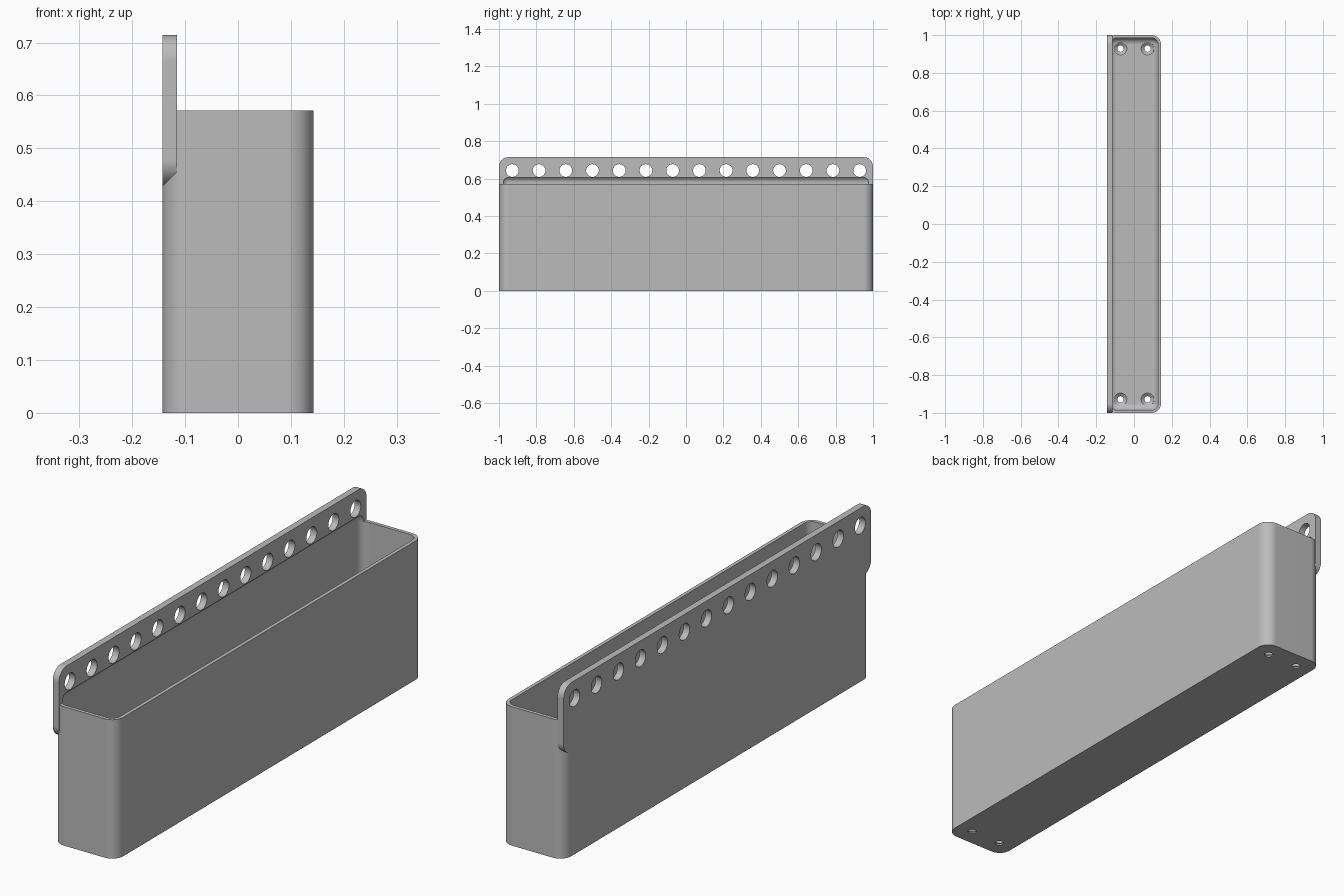
import bpy
import bmesh
from mathutils import Matrix, Vector

cube = bpy.data.objects.get("Cube")
if cube:
    bpy.data.objects.remove(cube, do_unlink=True)

U = 1 / 7              # grid pitch of the rack
WALL = 0.015
ROUND = 0.05           # outer corner radius
HALF_X, HALF_Y = U, 1.0
BIN_TOP, RAIL_TOP = 4 * U, 5 * U
RAIL_FRONT = -0.115

grey = bpy.data.materials.new("plain grey")
grey.use_nodes = True
colour = (0.5, 0.5, 0.5, 1)
grey.diffuse_color = colour
grey.node_tree.nodes["Principled BSDF"].inputs["Base Color"].default_value = colour


def make_object(name, bm):
    bmesh.ops.recalc_face_normals(bm, faces=bm.faces)
    mesh = bpy.data.meshes.new(name)
    bm.to_mesh(mesh)
    bm.free()
    mesh.materials.append(grey)
    obj = bpy.data.objects.new(name, mesh)
    bpy.context.collection.objects.link(obj)
    return obj


def rounded_box(name, low, high, radius, axis=None):
    """Box with rounded edges: those along one axis, or all of them."""
    bm = bmesh.new()
    low, high = Vector(low), Vector(high)
    size = high - low
    bmesh.ops.create_cube(bm, size=1, matrix=Matrix.Translation((low + high) / 2)
                          @ Matrix.Diagonal((*size, 1)))
    edges = [e for e in bm.edges if axis is None
             or abs((e.verts[0].co - e.verts[1].co)[axis]) > 0.001]
    bmesh.ops.bevel(bm, geom=edges, offset=radius, segments=10, profile=0.5,
                    affect='EDGES', clamp_overlap=True)
    return make_object(name, bm)


def add_cone(bm, r1, r2, depth, place):
    bmesh.ops.create_cone(bm, cap_ends=True, segments=32, radius1=r1,
                          radius2=r2, depth=depth, matrix=place)


def combine(target, other, operation):
    mod = target.modifiers.new(operation.lower(), 'BOOLEAN')
    mod.operation = operation
    mod.solver = 'EXACT'
    mod.object = other
    bpy.context.view_layer.objects.active = target
    bpy.ops.object.modifier_apply(modifier=mod.name)
    bpy.data.objects.remove(other, do_unlink=True)


# Bin body and the rounded hanging rail fused to its back
bin_body = rounded_box("storage_bin", (-HALF_X, -HALF_Y, 0),
                       (HALF_X, HALF_Y, BIN_TOP), ROUND, axis=2)
rail = rounded_box("hanging_rail", (-HALF_X, -HALF_Y, 3 * U),
                   (RAIL_FRONT, HALF_Y, RAIL_TOP), ROUND, axis=0)
combine(bin_body, rail, 'UNION')

# Cavity with soft inner edges, undercutting the rail
FLOOR = 0.02
cavity = rounded_box("cavity_cutter", (WALL - HALF_X, WALL - HALF_Y, FLOOR),
                     (HALF_X - WALL, HALF_Y - WALL, 0.613), ROUND - WALL)
combine(bin_body, cavity, 'DIFFERENCE')

# Row of round holes through the rail
bm = bmesh.new()
for i in range(14):
    place = Matrix.Translation((-0.13, (i - 6.5) * U, 4.5 * U))
    add_cone(bm, 0.034, 0.034, 0.1, place @ Matrix.Rotation(1.5707963, 4, 'Y'))
combine(bin_body, make_object("rail_hole_cutter", bm), 'DIFFERENCE')

# Countersunk screw holes in the floor: shaft first, then the tapered seat
corners = [(sx * U / 2, sy * 6.5 * U) for sx in (-1, 1) for sy in (-1, 1)]
for r1, r2, z1, z2 in ((0.017, 0.017, -0.05, 0.05),
                       (0.012, 0.035, 0.002, FLOOR + 0.001),
                       (0.035, 0.035, FLOOR + 0.0005, 0.06)):
    bm = bmesh.new()
    for x, y in corners:
        add_cone(bm, r1, r2, z2 - z1, Matrix.Translation((x, y, (z1 + z2) / 2)))
    combine(bin_body, make_object("screw_hole_cutter", bm), 'DIFFERENCE')

# Smooth curves, crisp edges
bpy.ops.object.select_all(action='DESELECT')
bin_body.select_set(True)
bpy.context.view_layer.objects.active = bin_body
bpy.ops.object.shade_smooth_by_angle(angle=0.5)
weighted = bin_body.modifiers.new("even shading", 'WEIGHTED_NORMAL')
weighted.keep_sharp = True
